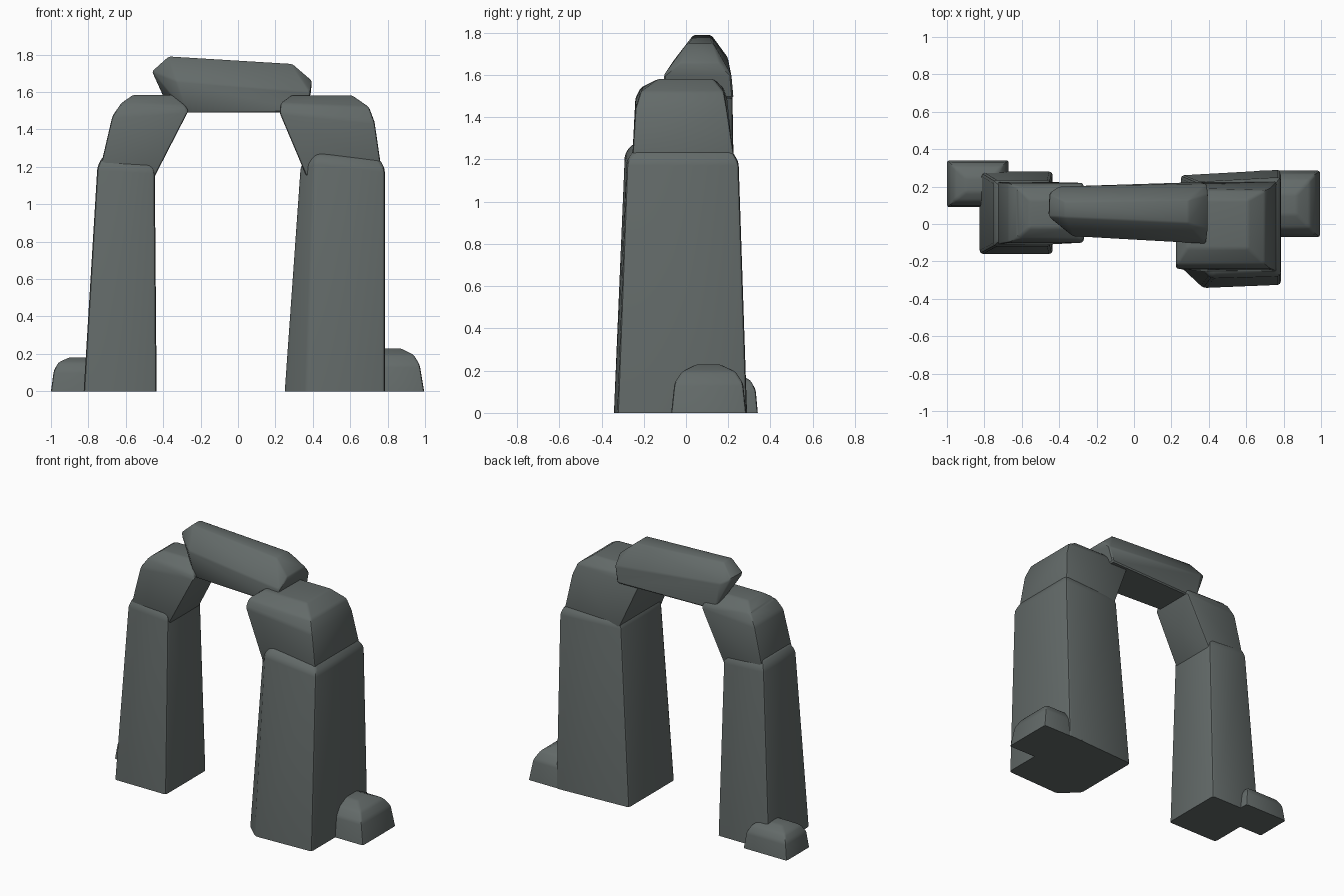
import bpy, bmesh, math

stone = bpy.data.materials.new("grey_green_stone")
stone.diffuse_color = (0.125, 0.145, 0.141, 1)


def ring(x0, x1, y0, y1, zl, zr=None):
    """Four corners of a slab section; zl / zr are heights at its left and right."""
    zr = zl if zr is None else zr
    return [(x0, y0, zl), (x1, y0, zr), (x1, y1, zr), (x0, y1, zl)]


def rock(name, points, bevel, segments=2):
    """Convex boulder around the points, with softened edges above the ground."""
    bm = bmesh.new()
    for p in points:
        bm.verts.new(p)
    hull = bmesh.ops.convex_hull(bm, input=bm.verts[:])
    loose = [v for v in bm.verts if not v.link_faces]
    bmesh.ops.delete(bm, geom=loose, context='VERTS')
    bmesh.ops.dissolve_limit(bm, angle_limit=math.radians(5),
                             verts=bm.verts[:], edges=bm.edges[:])
    bmesh.ops.recalc_face_normals(bm, faces=bm.faces[:])
    edges = [e for e in bm.edges
             if max(v.co.z for v in e.verts) > 0.01
             and e.calc_face_angle(0) > math.radians(15)]
    bmesh.ops.bevel(bm, geom=edges, offset=bevel, offset_type='OFFSET',
                    segments=segments, profile=0.5, affect='EDGES',
                    clamp_overlap=True)
    bmesh.ops.recalc_face_normals(bm, faces=bm.faces[:])
    me = bpy.data.meshes.new(name)
    bm.to_mesh(me)
    bm.free()
    me.materials.append(stone)
    ob = bpy.data.objects.new(name, me)
    bpy.context.collection.objects.link(ob)
    bpy.context.view_layer.objects.active = ob
    ob.select_set(True)
    bpy.ops.object.shade_smooth_by_angle(angle=math.radians(35))
    ob.select_set(False)
    return ob


# Left pillar, tapering upwards
rock("left_pillar",
     ring(-0.825, -0.435, -0.16, 0.28, 0)
     + ring(-0.752, -0.445, -0.12, 0.235, 1.20, 1.18)
     + ring(-0.725, -0.47, -0.095, 0.21, 1.255, 1.235), 0.018)

# Right pillar, wider, with its inner front corner cut off
rock("right_pillar",
     [(0.25, -0.23, 0), (0.37, -0.342, 0), (0.785, -0.325, 0),
      (0.785, 0.29, 0), (0.25, 0.26, 0),
      (0.335, -0.21, 1.20), (0.41, -0.29, 1.23), (0.785, -0.28, 1.19),
      (0.785, 0.25, 1.19), (0.335, 0.225, 1.20),
      (0.37, -0.19, 1.26), (0.43, -0.255, 1.275), (0.755, -0.245, 1.245),
      (0.755, 0.215, 1.245), (0.37, 0.19, 1.26)], 0.018)

# Left shoulder, leaning in towards the opening
rock("left_shoulder",
     ring(-0.735, -0.455, -0.11, 0.225, 1.20, 1.13)
     + ring(-0.672, -0.265, -0.10, 0.22, 1.47, 1.50)
     + ring(-0.625, -0.285, -0.08, 0.20, 1.54, 1.53)
     + ring(-0.56, -0.345, -0.02, 0.13, 1.585), 0.012)

# Right shoulder
rock("right_shoulder",
     ring(0.37, 0.765, -0.255, 0.23, 1.14, 1.20)
     + ring(0.222, 0.73, -0.24, 0.195, 1.49, 1.44)
     + ring(0.228, 0.70, -0.215, 0.18, 1.54, 1.52)
     + ring(0.285, 0.61, -0.13, 0.13, 1.582), 0.012)

# Lintel across the top, with a bevelled ridge
rock("lintel",
     [(-0.28, -0.065, 1.49), (0.365, -0.10, 1.49),
      (0.365, 0.225, 1.49), (-0.36, 0.20, 1.49),
      (-0.33, -0.065, 1.66), (0.385, -0.105, 1.60),
      (0.39, 0.215, 1.60), (-0.40, 0.20, 1.68),
      (-0.46, 0.04, 1.71), (-0.455, 0.165, 1.71),
      (0.395, -0.03, 1.66), (0.395, 0.16, 1.66),
      (-0.37, 0.035, 1.79), (-0.37, 0.12, 1.79),
      (0.29, 0.005, 1.75), (0.29, 0.13, 1.75)], 0.008, 1)

# Small stones at the feet
rock("left_foot_stone",
     ring(-1.0, -0.67, 0.09, 0.34, 0)
     + ring(-0.985, -0.685, 0.10, 0.33, 0.11)
     + ring(-0.96, -0.71, 0.125, 0.305, 0.155)
     + ring(-0.90, -0.76, 0.17, 0.25, 0.182), 0.012)
rock("right_foot_stone",
     ring(0.66, 0.995, -0.07, 0.285, 0)
     + ring(0.68, 0.972, -0.055, 0.27, 0.14)
     + ring(0.71, 0.94, -0.02, 0.235, 0.195)
     + ring(0.75, 0.87, 0.05, 0.16, 0.23), 0.012)
